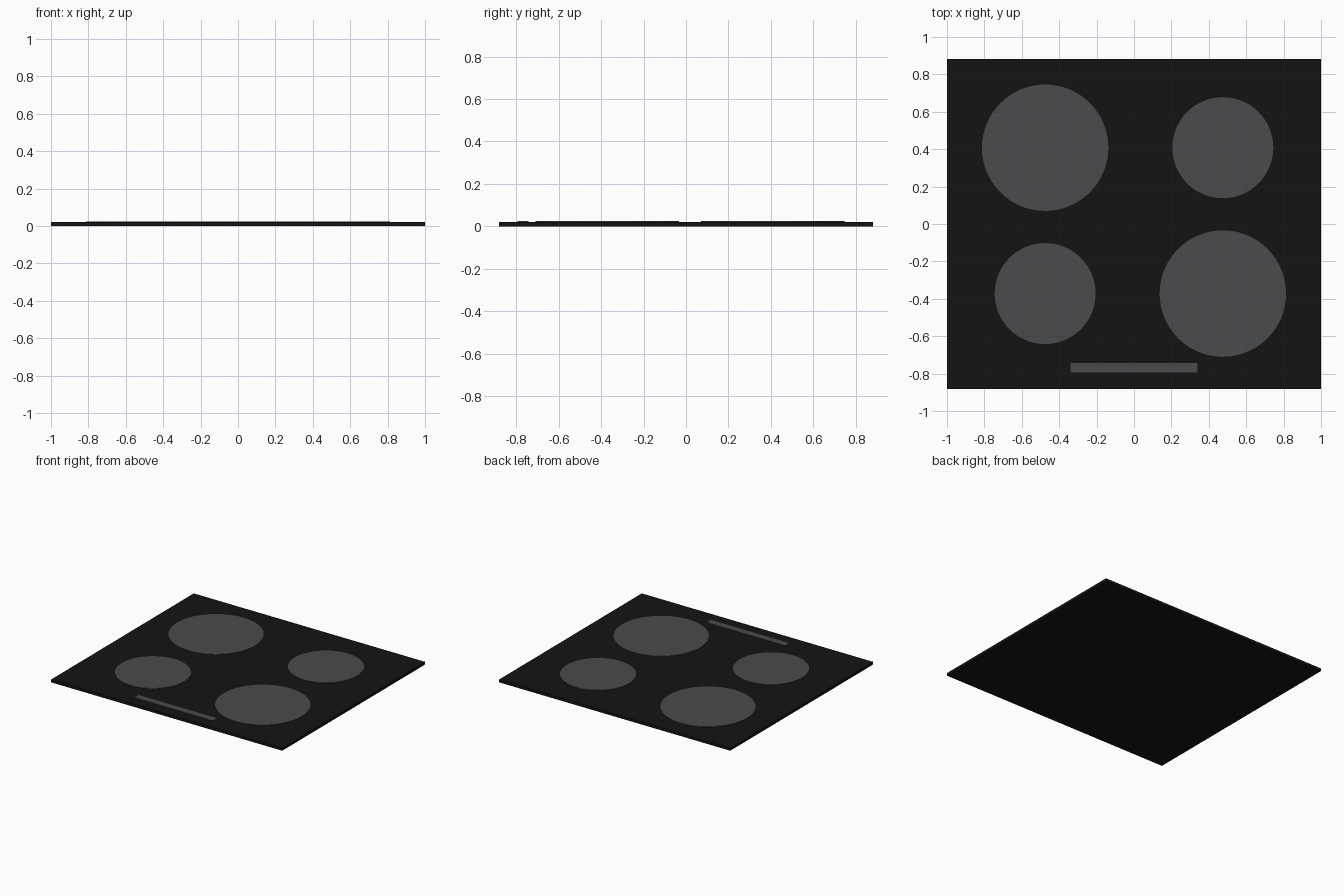
import bpy

if "Cube" in bpy.data.objects:
    bpy.data.objects.remove(bpy.data.objects["Cube"])

PLATE_TOP = 0.021
MARK_TOP = 0.024


def material(name, color):
    mat = bpy.data.materials.new(name)
    mat.diffuse_color = (*color, 1)
    mat.use_nodes = True
    mat.node_tree.nodes["Principled BSDF"].inputs["Base Color"].default_value = mat.diffuse_color
    return mat


black = material("black_glass", (0.007, 0.007, 0.007))
grey = material("grey_print", (0.068, 0.069, 0.075))


def box(name, center_y, width, depth, bottom, top, mat):
    bpy.ops.mesh.primitive_cube_add(size=1, location=(0, center_y, (bottom + top) / 2))
    obj = bpy.context.object
    obj.name = name
    obj.scale = (width, depth, top - bottom)
    bpy.ops.object.transform_apply(location=False, rotation=False, scale=True)
    obj.data.materials.append(mat)


def burner(name, x, y, radius):
    bpy.ops.mesh.primitive_cylinder_add(
        vertices=64, radius=radius, depth=MARK_TOP - PLATE_TOP,
        location=(x, y, (PLATE_TOP + MARK_TOP) / 2))
    obj = bpy.context.object
    obj.name = name
    bpy.ops.object.shade_smooth_by_angle()
    obj.data.materials.append(grey)


# Glass plate
box("glass_plate", 0, 2.0, 1.764, 0, PLATE_TOP, black)

# Four cooking zones, large and small on opposite diagonals
burner("back_left_burner", -0.475, 0.408, 0.338)
burner("back_right_burner", 0.475, 0.408, 0.27)
burner("front_left_burner", -0.475, -0.372, 0.27)
burner("front_right_burner", 0.475, -0.372, 0.338)

# Touch control strip
box("control_strip", -0.768, 0.68, 0.052, PLATE_TOP, MARK_TOP, grey)
